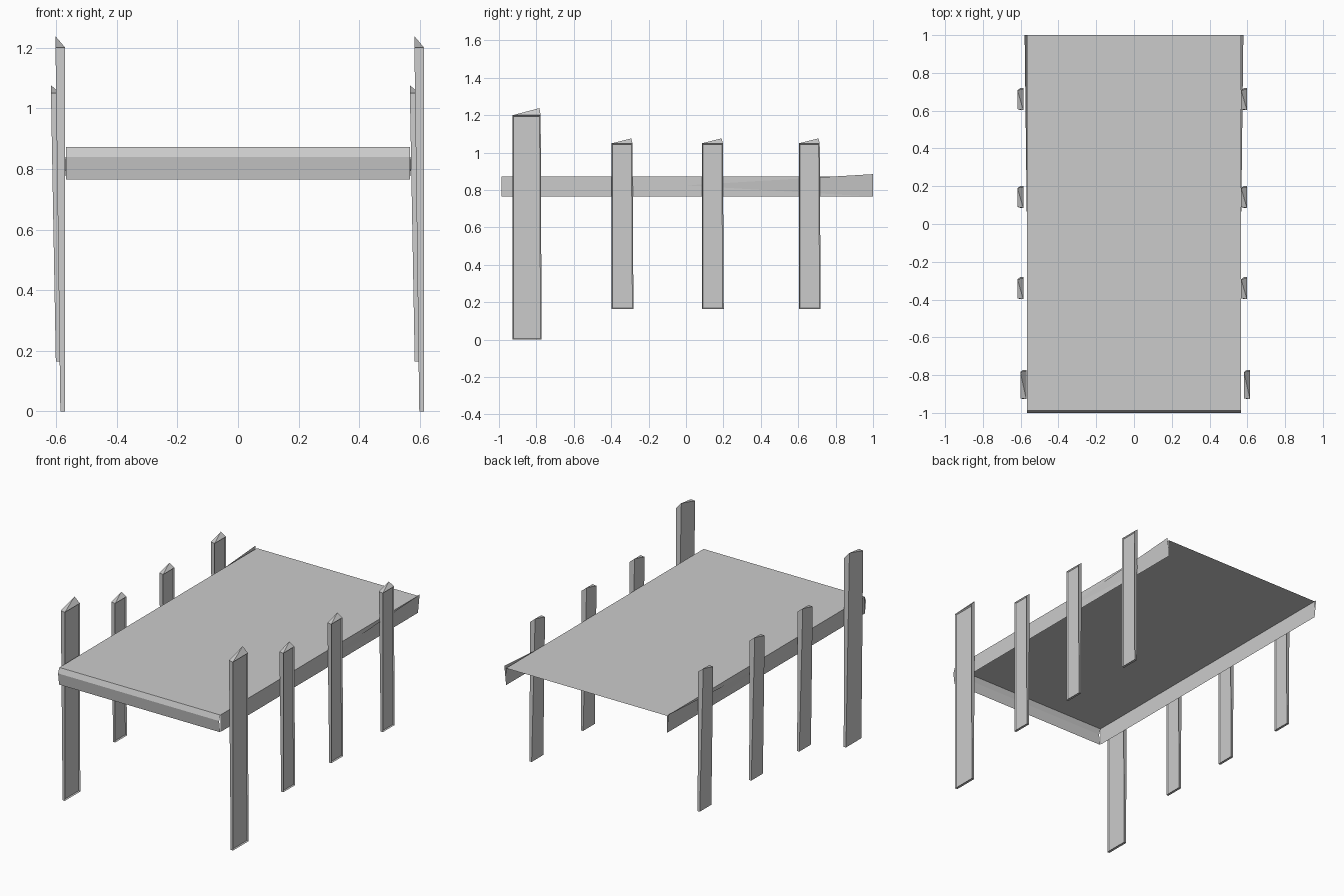
import bpy, bmesh

if "Cube" in bpy.data.objects:
    bpy.data.objects.remove(bpy.data.objects["Cube"])


def make_object(name, verts, faces):
    mesh = bpy.data.meshes.new(name)
    mesh.from_pydata(verts, [], faces)
    mesh.update()
    obj = bpy.data.objects.new(name, mesh)
    bpy.context.collection.objects.link(obj)
    return obj


W, FRONT, TOP, LOW = 0.567, -0.987, 0.873, 0.765

# Thin deck surface, open at the back
make_object("deck", [(-W, FRONT, TOP), (W, FRONT, TOP), (W, 1, TOP), (-W, 1, TOP)],
            [(0, 1, 2, 3)])

# Bulged front edge
profile = [(FRONT, TOP), (-1.0, 0.84), (FRONT - 0.003, LOW)]
verts = [(x, y, z) for y, z in profile for x in (-W, W)]
make_object("front_edge", verts, [(2, 3, 1, 0), (4, 5, 3, 2)])

# Side skirts, each with a slightly flared panel towards the back
for side, s in (("left", -1), ("right", 1)):
    verts = [(s * W, FRONT, LOW), (s * W, 1, LOW), (s * W, 1, TOP), (s * W, FRONT, TOP),
             (s * W, 0, 0.825), (s * 0.579, 1, 0.885)]
    faces = [(0, 1, 2, 3), (4, 1, 5)]
    if s < 0:
        faces = [f[::-1] for f in faces]
    make_object(side + "_skirt", verts, faces)


def post(name, x0, x1, y0, y1, z0, z1, lean, spike):
    """Thin board with a leaning back, one raised top corner and a recessed face."""
    xt, yt = x0 - lean, y1 - 0.012
    verts = [(x0, y0, z0), (x1, y0, z0), (x1, y1, z0), (x0, y1, z0),
             (xt, y0 + 0.005, z1), (x1, y0, z1), (x1, y1 - 0.005, z1), (xt, yt, z1 + spike),
             (x0 - lean * 0.3, y0 + 0.3 * (y1 - y0), z0 + 0.3 * (z1 - z0))]
    faces = [(3, 2, 1, 0), (0, 1, 5, 4), (1, 2, 6, 5), (2, 3, 7, 6),
             (4, 5, 7), (5, 6, 7),
             (8, 0, 4), (8, 4, 7), (8, 7, 3), (8, 3, 0)]
    obj = make_object(name, verts, faces)
    bm = bmesh.new()
    bm.from_mesh(obj.data)
    panel = [f for f in bm.faces if f.normal.x > 0.9]
    bmesh.ops.inset_region(bm, faces=panel, thickness=0.008, depth=-0.007)
    bm.to_mesh(obj.data)
    bm.free()


# Posts: the right row repeats the left row, shifted across the deck
for side, dx in (("left", 0), ("right", 1.184)):
    post(side + "_front_post", -0.586 + dx, -0.570 + dx, -0.927, -0.772,
         0, 1.2, 0.016, 0.038)
    for i, y in enumerate((-0.398, 0.085, 0.603)):
        post(f"{side}_rail_post_{i + 1}", -0.601 + dx, -0.586 + dx, y, y + 0.117,
             0.165, 1.05, 0.016, 0.026)
